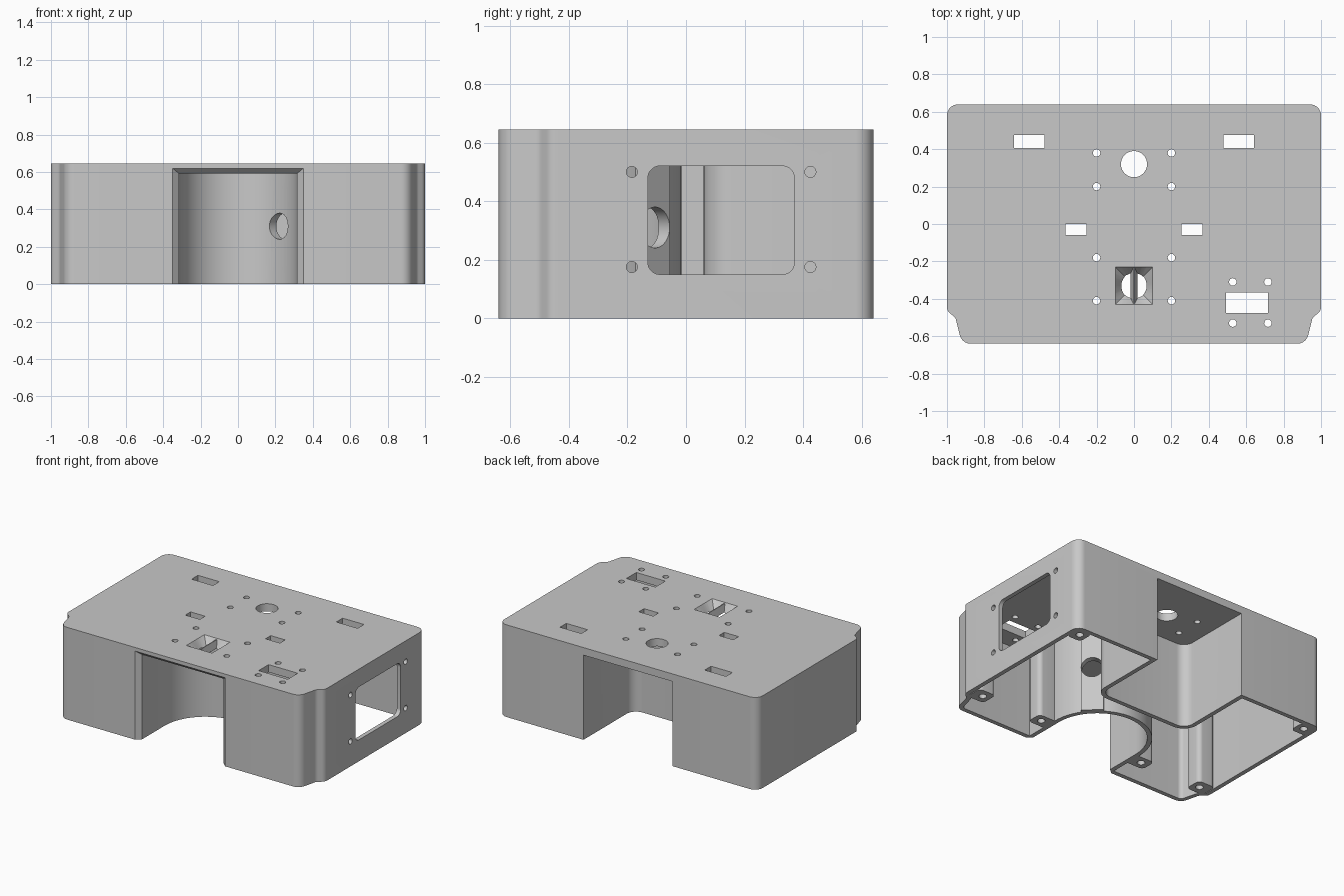
import bpy, bmesh, math
from mathutils import Vector, Matrix

cube = bpy.data.objects.get("Cube")
if cube:
    bpy.data.objects.remove(cube, do_unlink=True)

HEIGHT, CEILING, WALL = 0.645, 0.592, 0.03

grey = bpy.data.materials.new("plain_grey")
grey.use_nodes = True
grey.diffuse_color = (0.58, 0.58, 0.58, 1)
grey.node_tree.nodes["Principled BSDF"].inputs["Base Color"].default_value = (0.58, 0.58, 0.58, 1)


# 2D profile helpers
def fillet(corners, steps=7):
    out = []
    n = len(corners)
    for i, (x, y, r) in enumerate(corners):
        p = Vector((x, y))
        if r == 0:
            out.append(p)
            continue
        u = (Vector(corners[i - 1][:2]) - p).normalized()
        v = (Vector(corners[(i + 1) % n][:2]) - p).normalized()
        half = u.angle(v) / 2
        centre = p + (u + v).normalized() * r / math.sin(half)
        a = p + u * r / math.tan(half) - centre
        b = p + v * r / math.tan(half) - centre
        for k in range(steps + 1):
            out.append(centre + a.lerp(b, k / steps).normalized() * r)
    return out


def rect(cx, cy, w, h, r=0):
    return fillet([(cx + sx * w / 2, cy + sy * h / 2, r)
                   for sx, sy in ((1, 1), (-1, 1), (-1, -1), (1, -1))])


def circle(cx, cy, r, n=32):
    return [Vector((cx + r * math.cos(math.tau * k / n), cy + r * math.sin(math.tau * k / n)))
            for k in range(n)]


def inset(pts, d):
    out = []
    for i, p in enumerate(pts):
        e1 = (p - pts[i - 1]).normalized()
        e2 = (pts[(i + 1) % len(pts)] - p).normalized()
        n1, n2 = Vector((-e1.y, e1.x)), Vector((-e2.y, e2.x))
        out.append(p + (n1 + n2) * d / (1 + n1.dot(n2)))
    return out


# Solid helpers
def loft(name, low, high):
    bm = bmesh.new()
    a = [bm.verts.new(p) for p in low]
    b = [bm.verts.new(p) for p in high]
    bm.faces.new(a)
    bm.faces.new(b)
    for i in range(len(a)):
        j = (i + 1) % len(a)
        bm.faces.new((a[i], a[j], b[j], b[i]))
    bmesh.ops.recalc_face_normals(bm, faces=bm.faces)
    mesh = bpy.data.meshes.new(name)
    bm.to_mesh(mesh)
    bm.free()
    mesh.materials.append(grey)
    obj = bpy.data.objects.new(name, mesh)
    bpy.context.collection.objects.link(obj)
    return obj


def prism(name, pts, z0, z1, matrix=Matrix()):
    return loft(name, [matrix @ Vector((p.x, p.y, z0)) for p in pts],
                [matrix @ Vector((p.x, p.y, z1)) for p in pts])


def combine(target, tool, operation):
    tool.hide_render = True
    mod = target.modifiers.new("combine", "BOOLEAN")
    mod.operation, mod.solver, mod.object = operation, "EXACT", tool
    bpy.context.view_layer.objects.active = target
    bpy.ops.object.modifier_apply(modifier=mod.name)
    bpy.data.objects.remove(tool, do_unlink=True)


# Hollow body, open at the bottom
side = [(0.92, -0.64, 0.06), (0.955, -0.5, 0.04), (1, -0.465, 0.045), (1, 0.64, 0.06)]
outline = fillet(side + [(-x, y, r) for x, y, r in reversed(side)])
body = prism("enclosure_shell", outline, 0, HEIGHT)


def cut(tool):
    combine(body, tool, "DIFFERENCE")


def add(tool):
    combine(body, tool, "UNION")


cut(prism("cavity", inset(outline, WALL), -0.1, CEILING))


# Pocket plans: round-ended front bay, rounded rectangular back bay
def front_bay(r, front):
    arc = [Vector((r * math.cos(math.pi * k / 32), -0.36 + r * math.sin(math.pi * k / 32)))
           for k in range(33)]
    return [Vector((r, front))] + arc + [Vector((-r, front))]


def back_bay(grow, back):
    w, y = 0.345 + grow, 0.09 - grow
    return fillet([(w, back, 0), (-w, back, 0), (-w, y, 0.07 + grow), (w, y, 0.07 + grow)])


TOP = 0.62
add(prism("front_bay_wall", front_bay(0.345, -0.625), 0, TOP))
add(prism("back_bay_wall", back_bay(WALL, 0.625), 0, TOP))

# Flat pad for the cable hole on the round wall
diagonal = Matrix.Translation((0, -0.36, 0)) @ Matrix.Rotation(math.pi / 4, 4, "Z")
add(prism("cable_pad", rect(0.33, 0, 0.06, 0.144), 0, TOP, diagonal))

# Screw columns, mirrored
for s in (1, -1):
    add(prism("back_column", rect(s * 0.92, 0.56, 0.11, 0.11, 0.03), 0, TOP))
    add(prism("front_column", rect(s * 0.9, -0.42, 0.13, 0.12, 0.03), 0, TOP))
    add(prism("bay_column", rect(s * 0.395, -0.42, 0.15, 0.11, 0.03), 0, TOP))

cut(prism("front_bay_cut", front_bay(0.315, -0.8), -0.1, CEILING))
cut(prism("back_bay_cut", back_bay(0, 0.8), -0.1, CEILING))


# Bevelled edge around the front opening
def opening(w, y, top):
    return [Vector(p) for p in ((-w, y, -0.1), (w, y, -0.1), (w, y, top), (-w, y, top))]


cut(loft("front_bevel", opening(0.314, -0.608, CEILING - 0.001), opening(0.355, -0.645, 0.624)))

# Screw holes under the columns
for s in (1, -1):
    for x, y in ((0.92, 0.565), (0.89, -0.42), (0.41, -0.42)):
        cut(prism("screw_hole", circle(s * x, y, 0.025, 16), -0.1, 0.2))

# Openings through the top plate
top_cuts = [circle(0, 0.32, 0.07), rect(0.605, -0.42, 0.225, 0.11)]
for s in (1, -1):
    top_cuts += [rect(s * 0.56, 0.44, 0.165, 0.07), rect(s * 0.31, -0.03, 0.112, 0.058)]
    top_cuts += [circle(s * 0.2, y, 0.02, 16) for y in (0.38, 0.2, -0.18, -0.41)]
    top_cuts += [circle(0.622 + s * 0.094, y, 0.02, 16) for y in (-0.31, -0.53)]
for pts in top_cuts:
    cut(prism("top_cut", pts, 0.54, 0.7))

# Square to round funnel in the top, with a ridge across it
FY = -0.33
ring = circle(0, 0, 1)
square = [p / max(abs(p.x), abs(p.y)) for p in ring]
cut(loft("funnel", [(p.x * 0.066, FY + p.y * 0.066, CEILING - 0.003) for p in ring],
         [(p.x * 0.1, FY + p.y * 0.1, HEIGHT + 0.001) for p in square]))
ridge = [(-0.018, CEILING), (0.018, CEILING), (0.003, 0.64), (-0.003, 0.64)]
ridge_bar = loft("funnel_ridge", [(x, FY - 0.098, z) for x, z in ridge],
                 [(x, FY + 0.098, z) for x, z in ridge])

# Side window with four screw holes, plan axes mapped to y and z
to_side = Matrix(((0, 0, 1, 0), (1, 0, 0, 0), (0, 1, 0, 0), (0, 0, 0, 1)))
cut(prism("window", rect(0.12, 0.335, 0.5, 0.37, 0.04), 0.94, 1.1, to_side))
for y in (-0.185, 0.425):
    for z in (0.175, 0.5):
        cut(prism("window_screw", circle(y, z, 0.019, 16), 0.94, 1.1, to_side))

# Angled cable hole through the round wall
cut(prism("cable_hole", circle(0, 0.31, 0.07), 0.2, 0.45, diagonal @ to_side))

# Smooth curved walls, keep edges crisp
bpy.ops.object.select_all(action="DESELECT")
for obj in (body, ridge_bar):
    obj.select_set(True)
bpy.context.view_layer.objects.active = body
bpy.ops.object.shade_smooth_by_angle(angle=math.radians(30))
